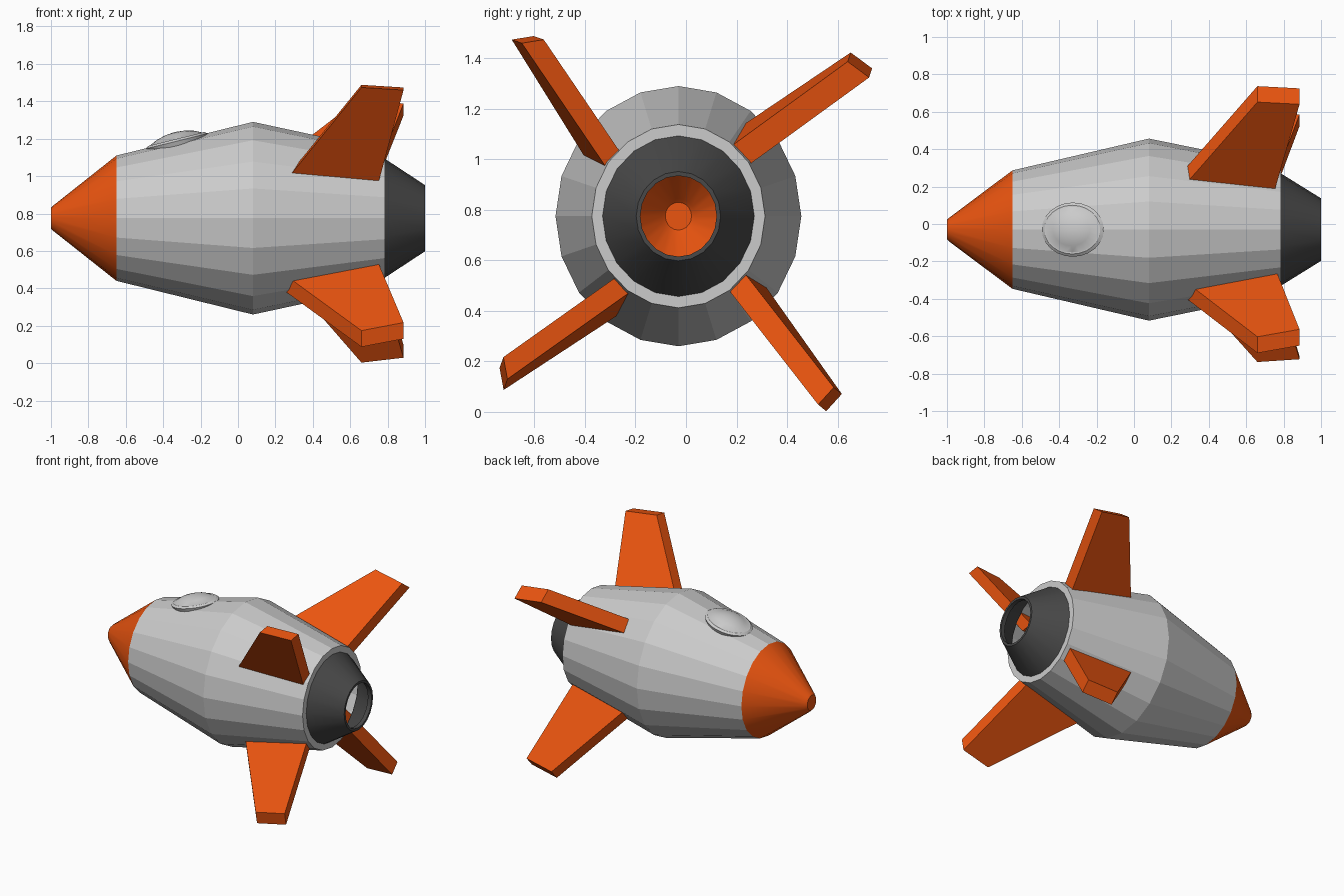
import bpy, bmesh, math
from mathutils import Vector, Matrix

if "Cube" in bpy.data.objects:
    bpy.data.objects.remove(bpy.data.objects["Cube"])

CY, CZ = -0.03, 0.775      # axis of the hull, which runs along x
SQUASH = 0.945             # hull is slightly narrower in y than in z


def material(name, rgb):
    m = bpy.data.materials.new(name)
    m.diffuse_color = (*rgb, 1)
    m.use_nodes = True
    m.node_tree.nodes["Principled BSDF"].inputs["Base Color"].default_value = m.diffuse_color
    return m


orange = material("orange", (0.83, 0.09, 0.005))
dark = material("dark_grey", (0.065, 0.065, 0.065))


def finish(bm, name, mat=None):
    mesh = bpy.data.meshes.new(name)
    bm.to_mesh(mesh)
    bm.free()
    ob = bpy.data.objects.new(name, mesh)
    bpy.context.collection.objects.link(ob)
    if mat:
        mesh.materials.append(mat)
    return ob


def smooth(ob):
    bpy.ops.object.select_all(action='DESELECT')
    bpy.context.view_layer.objects.active = ob
    ob.select_set(True)
    bpy.ops.object.shade_smooth_by_angle(angle=math.radians(30))


def lathe(name, profile, mat=None, sides=20, cap=False):
    """Revolve (x, radius) points around the hull axis."""
    bm = bmesh.new()
    rings = []
    for x, r in profile:
        ring = []
        for i in range(sides):
            a = 2 * math.pi * i / sides
            ring.append(bm.verts.new((x, CY + SQUASH * r * math.cos(a), CZ + r * math.sin(a))))
        rings.append(ring)
    for p, q in zip(rings, rings[1:]):
        for i in range(sides):
            j = (i + 1) % sides
            bm.faces.new((p[i], q[i], q[j], p[j]))
    if cap:
        bm.faces.new(rings[0])
    # outward normals for an open shell listed from nose to tail
    f = bm.faces[:][0]
    f.normal_update()
    if f.normal.dot(f.calc_center_median() - Vector((f.calc_center_median().x, CY, CZ))) < 0:
        bmesh.ops.reverse_faces(bm, faces=bm.faces[:])
        if cap:
            bmesh.ops.reverse_faces(bm, faces=[bm.faces[:][-1]])
            bmesh.ops.recalc_face_normals(bm, faces=bm.faces[:])
    return finish(bm, name, mat)


# hull: nose cone, faceted body with a rear lip, hollow nozzle
smooth(lathe("nose_cone", [(-1.0, 0.055), (-0.985, 0.07), (-0.65, 0.335)], orange, cap=True))
lathe("body", [(-0.65, 0.335), (0.08, 0.515), (0.785, 0.363), (0.785, 0.315)])
smooth(lathe("nozzle", [(0.785, 0.318), (1.0, 0.177), (1.0, 0.16), (0.97, 0.16)], dark))

# round window lying on the sloping top of the body
bm = bmesh.new()
rings = []
for r, h in [(0.92, -0.03), (1.0, 0.0), (0.9, 0.012), (0.84, 0.012), (0.6, 0.032), (0.3, 0.045)]:
    rings.append([bm.verts.new((0.171 * r * math.cos(a), 0.145 * r * math.sin(a), h))
                  for a in (2 * math.pi * i / 24 for i in range(24))])
for p, q in zip(rings, rings[1:]):
    for i in range(24):
        j = (i + 1) % 24
        bm.faces.new((p[i], p[j], q[j], q[i]))
top = bm.verts.new((0, 0, 0.05))
for i in range(24):
    bm.faces.new((rings[-1][i], rings[-1][(i + 1) % 24], top))
bm.faces.new(rings[0][::-1])
window = finish(bm, "window")
window.matrix_world = (Matrix.Translation((-0.327, CY, 1.187))
                       @ Matrix.Rotation(-math.atan(0.247), 4, 'Y'))
smooth(window)

# fins: (y, z) of one side's leading tip, trailing tip, trailing root, leading root; then thickness
FINS = {
    "fin_upper_back": ((0.652, 1.423), (0.64, 1.387), (0.19, 1.06), (0.235, 1.142), (0.085, -0.063)),
    "fin_upper_front": ((-0.69, 1.474), (-0.65, 1.46), (-0.324, 0.98), (-0.41, 1.024), (0.087, 0.014)),
    "fin_lower_front": ((-0.738, 0.174), (-0.723, 0.217), (-0.289, 0.525), (-0.332, 0.44), (0.016, -0.087)),
    "fin_lower_back": ((0.617, 0.071), (0.585, 0.097), (0.241, 0.538), (0.32, 0.49), (-0.062, -0.068)),
}
for name, (*side, t) in FINS.items():
    p = [Vector((x, *yz)) for x, yz in zip((0.66, 0.885, 0.755, 0.295), side)]
    # push the root into the body
    p[2] += (p[2] - p[1]) * 0.15
    p[3] += (p[3] - p[0]) * 0.15
    bm = bmesh.new()
    a = [bm.verts.new(v) for v in p]
    b = [bm.verts.new(v + Vector((0, *t))) for v in p]
    bm.faces.new(a)
    bm.faces.new(b[::-1])
    for i in range(4):
        j = (i + 1) % 4
        bm.faces.new((a[i], b[i], b[j], a[j]))
    bmesh.ops.recalc_face_normals(bm, faces=bm.faces[:])
    finish(bm, name, orange)
